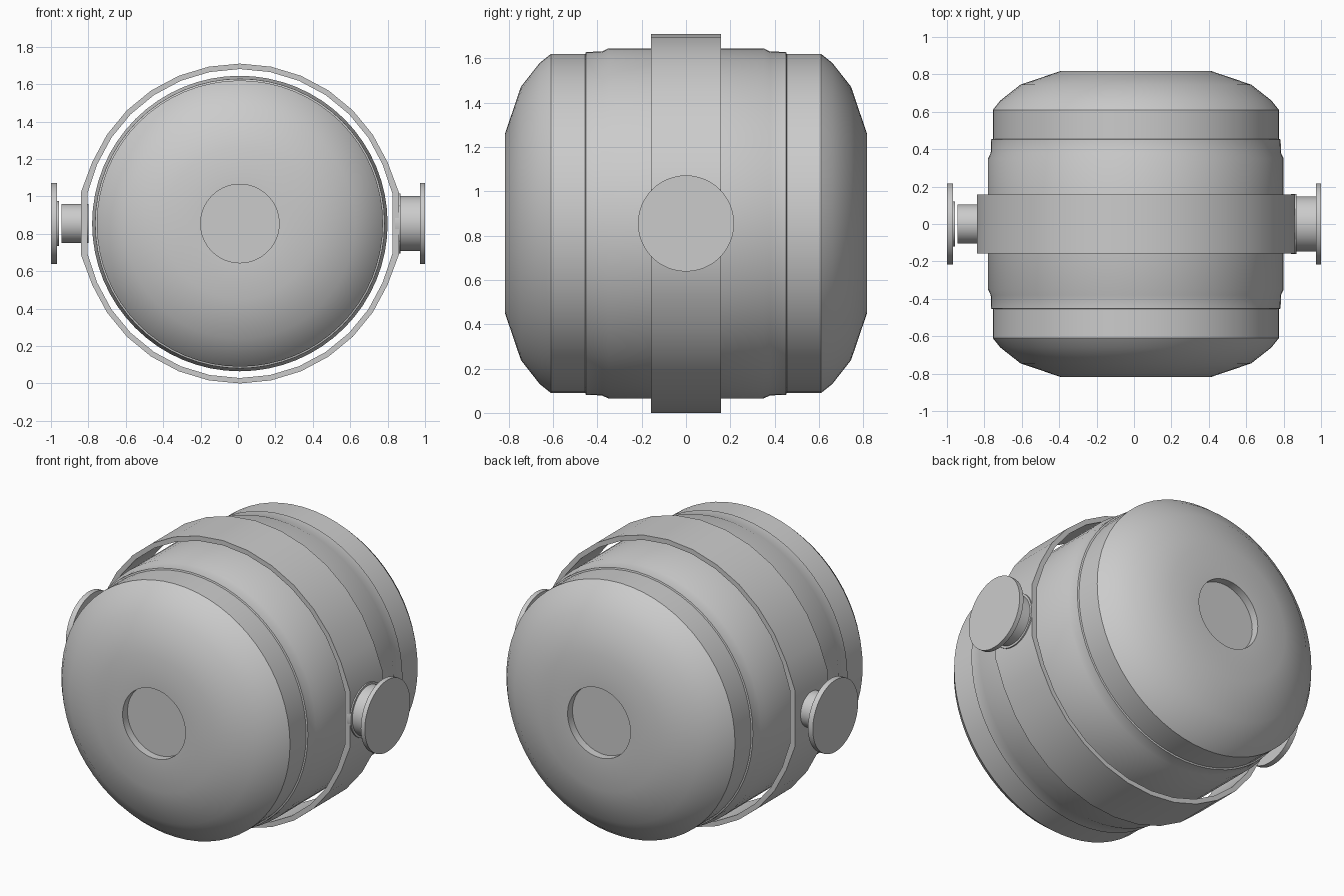
import bpy, bmesh, math
from mathutils import Matrix, Vector

cube = bpy.data.objects.get("Cube")
if cube:
    bpy.data.objects.remove(cube, do_unlink=True)

grey = bpy.data.materials.new("plain grey")
grey.use_nodes = True
colour = (0.6, 0.6, 0.6, 1)
grey.diffuse_color = colour
grey.node_tree.nodes["Principled BSDF"].inputs["Base Color"].default_value = colour

CENTRE = Vector((0.01, 0, 0.855))


def lathe(name, profile, sides, closed=False, axis="Y", centre=CENTRE, edit=None):
    """Spin (position along axis, radius) pairs around the axis."""
    bm = bmesh.new()
    rings = []
    for along, radius in profile:
        ring = []
        for i in range(sides):
            a = math.tau * i / sides
            ring.append(bm.verts.new((radius * math.cos(a), along, radius * math.sin(a))))
        rings.append(ring)
    pairs = list(zip(rings, rings[1:]))
    if closed:
        pairs.append((rings[-1], rings[0]))
    else:
        bm.faces.new(rings[0])
        bm.faces.new(rings[-1])
    for low, high in pairs:
        for i in range(sides):
            j = (i + 1) % sides
            bm.faces.new((low[i], low[j], high[j], high[i]))
    if edit:
        edit(bm)
    if axis == "X":
        bm.transform(Matrix.Rotation(-math.pi / 2, 4, "Z"))
    bm.transform(Matrix.Translation(centre))
    bmesh.ops.recalc_face_normals(bm, faces=bm.faces)
    mesh = bpy.data.meshes.new(name)
    bm.to_mesh(mesh)
    bm.free()
    mesh.materials.append(grey)
    obj = bpy.data.objects.new(name, mesh)
    bpy.context.collection.objects.link(obj)
    bpy.ops.object.select_all(action="DESELECT")
    obj.select_set(True)
    bpy.context.view_layer.objects.active = obj
    bpy.ops.object.shade_smooth_by_angle(angle=math.radians(32))
    return obj


# Barrel body with stepped shoulders, domed ends and a round recess in each end
half = [(0.35, 0.79), (0.38, 0.776), (0.452, 0.774), (0.455, 0.765), (0.61, 0.765),
        (0.66, 0.725), (0.745, 0.617), (0.817, 0.405), (0.817, 0.21), (0.77, 0.21)]
lathe("barrel_body", [(-y, r) for y, r in reversed(half)] + half, 64)


# Loose strap around the middle, flattened where the axles meet it
def flatten_sides(bm):
    for v in bm.verts:
        if abs(v.co.z) < 0.18:
            limit = 0.85 if math.hypot(v.co.x, v.co.z) > 0.84 else 0.815
            v.co.x = math.copysign(limit, v.co.x)


lathe("middle_strap", [(-0.157, 0.855), (0.157, 0.855), (0.157, 0.826), (-0.157, 0.826)],
      32, closed=True, edit=flatten_sides)

# Axle stubs and end discs
hub = Vector((0, 0, 0.855))
for name, start, end, radius in (
        ("left_collar", 0.84, 0.868, 0.16),
        ("left_axle", 0.86, 0.98, 0.147),
        ("left_disc", 0.973, 1.0, 0.217),
        ("right_axle", -0.945, -0.80, 0.105),
        ("right_washer", -0.975, -0.956, 0.12),
        ("right_disc", -1.0, -0.968, 0.217)):
    lathe(name, [(start, radius), (end, radius)], 48, axis="X", centre=hub)
